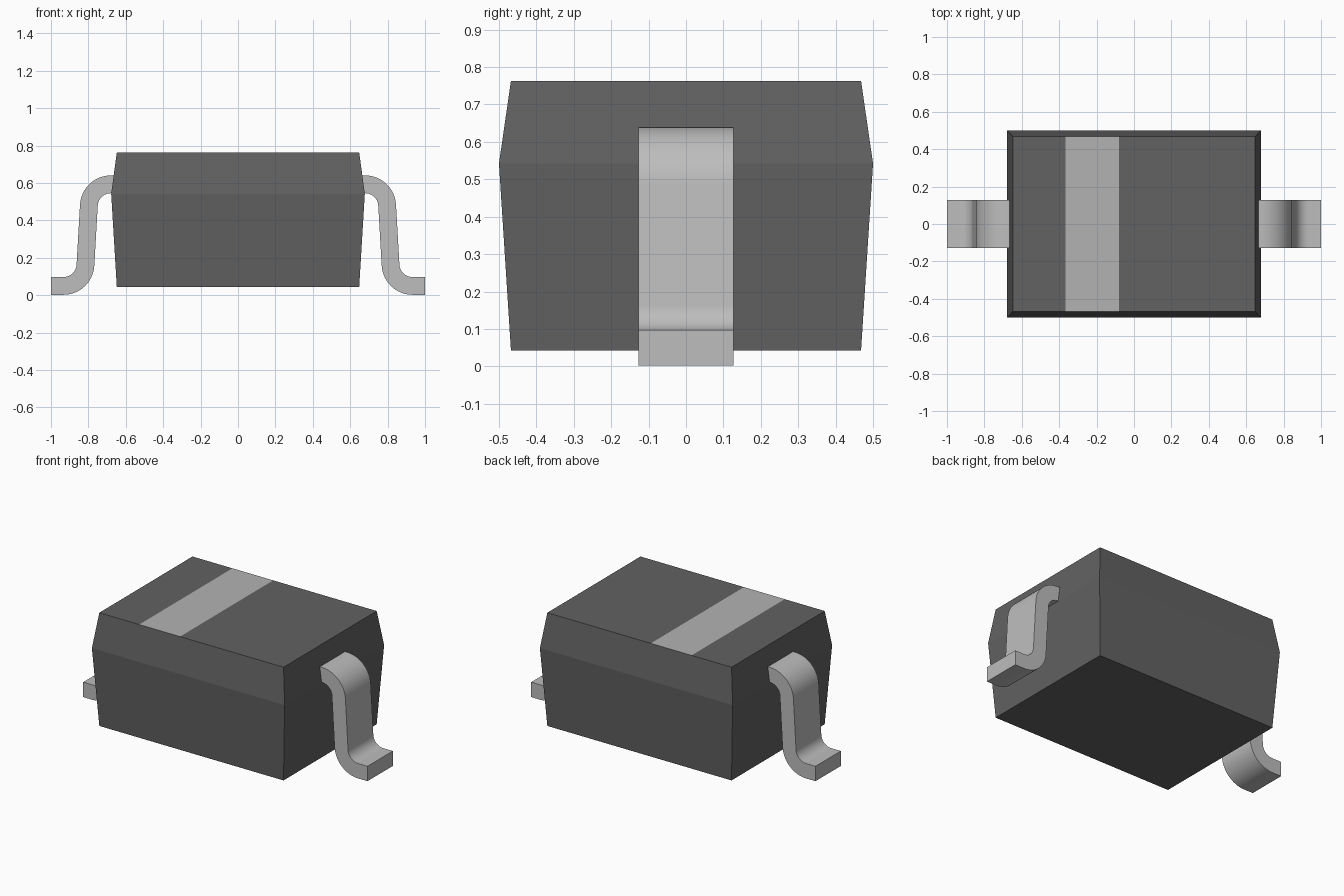
import bpy, bmesh, math
from mathutils import Vector

cube = bpy.data.objects.get("Cube")
if cube:
    bpy.data.objects.remove(cube, do_unlink=True)


def make_material(name, value, roughness):
    mat = bpy.data.materials.new(name)
    mat.use_nodes = True
    colour = (value, value, value, 1.0)
    mat.diffuse_color = colour
    shader = mat.node_tree.nodes["Principled BSDF"]
    shader.inputs["Base Color"].default_value = colour
    shader.inputs["Roughness"].default_value = roughness
    return mat


dark_grey = make_material("dark grey plastic", 0.122, 0.6)
stripe_grey = make_material("pale grey marking", 0.45, 0.6)
metal_grey = make_material("light grey metal", 0.51, 0.5)


def finish(bm, name, *materials):
    bmesh.ops.recalc_face_normals(bm, faces=bm.faces[:])
    mesh = bpy.data.meshes.new(name)
    bm.to_mesh(mesh)
    bm.free()
    obj = bpy.data.objects.new(name, mesh)
    bpy.context.collection.objects.link(obj)
    for mat in materials:
        mesh.materials.append(mat)
    return obj


# Body: three stacked rectangles with a parting line at the widest point
bm = bmesh.new()
rings = []
for half_x, half_y, z in ((0.648, 0.468, 0.043), (0.678, 0.5, 0.542), (0.648, 0.468, 0.763)):
    rings.append([bm.verts.new((sx * half_x, sy * half_y, z))
                  for sx, sy in ((-1, -1), (1, -1), (1, 1), (-1, 1))])
for low, high in zip(rings, rings[1:]):
    for i in range(4):
        j = (i + 1) % 4
        bm.faces.new((low[i], low[j], high[j], high[i]))
bm.faces.new(rings[0][::-1])
bm.faces.new(rings[-1])

# Polarity stripe: cut into the top face
STRIPE = (-0.367, -0.08)
for x in STRIPE:
    top = [f for f in bm.faces if f.calc_center_median().z > 0.76]
    edges = list({e for f in top for e in f.edges})
    verts = list({v for f in top for v in f.verts})
    bmesh.ops.bisect_plane(bm, geom=verts + edges + top, plane_co=(x, 0, 0), plane_no=(1, 0, 0))
for f in bm.faces:
    c = f.calc_center_median()
    f.material_index = int(c.z > 0.76 and STRIPE[0] < c.x < STRIPE[1])
finish(bm, "body", dark_grey, stripe_grey)

# Leads: S-shaped strip, two bends joined by a slightly sloping shank
INNER, OUTER, HALF_WIDTH, STEPS = 0.07, 0.165, 0.127, 12
TILT = math.radians(3.3)
upper_bend, lower_bend = Vector((0.68, 0.475)), Vector((0.933, 0.167))


def arc(centre, radius, start, end):
    return [centre + radius * Vector((math.cos(a), math.sin(a)))
            for a in (start + (end - start) * i / STEPS for i in range(STEPS + 1))]


def lead_side(upper_radius, lower_radius):
    top = arc(upper_bend, upper_radius, math.pi / 2, TILT)
    bottom = arc(lower_bend, lower_radius, math.pi + TILT, 1.5 * math.pi)
    return [Vector((0.63, top[0].y))] + top + bottom + [Vector((1.0, bottom[-1].y))]


def make_lead(name, side):
    bm = bmesh.new()
    rows = []
    for p, q in zip(lead_side(OUTER, INNER), lead_side(INNER, OUTER)):
        rows.append([bm.verts.new((side * v.x, y, max(v.y, 0.0)))
                     for v, y in ((p, -HALF_WIDTH), (p, HALF_WIDTH),
                                  (q, HALF_WIDTH), (q, -HALF_WIDTH))])
    for a, b in zip(rows, rows[1:]):
        for i in range(4):
            j = (i + 1) % 4
            bm.faces.new((a[i], a[j], b[j], b[i]))
    bm.faces.new(rows[0][::-1])
    bm.faces.new(rows[-1])
    obj = finish(bm, name, metal_grey)
    bpy.ops.object.select_all(action='DESELECT')
    obj.select_set(True)
    bpy.context.view_layer.objects.active = obj
    bpy.ops.object.shade_smooth_by_angle(angle=math.radians(30))


make_lead("left_lead", 1)
make_lead("right_lead", -1)
